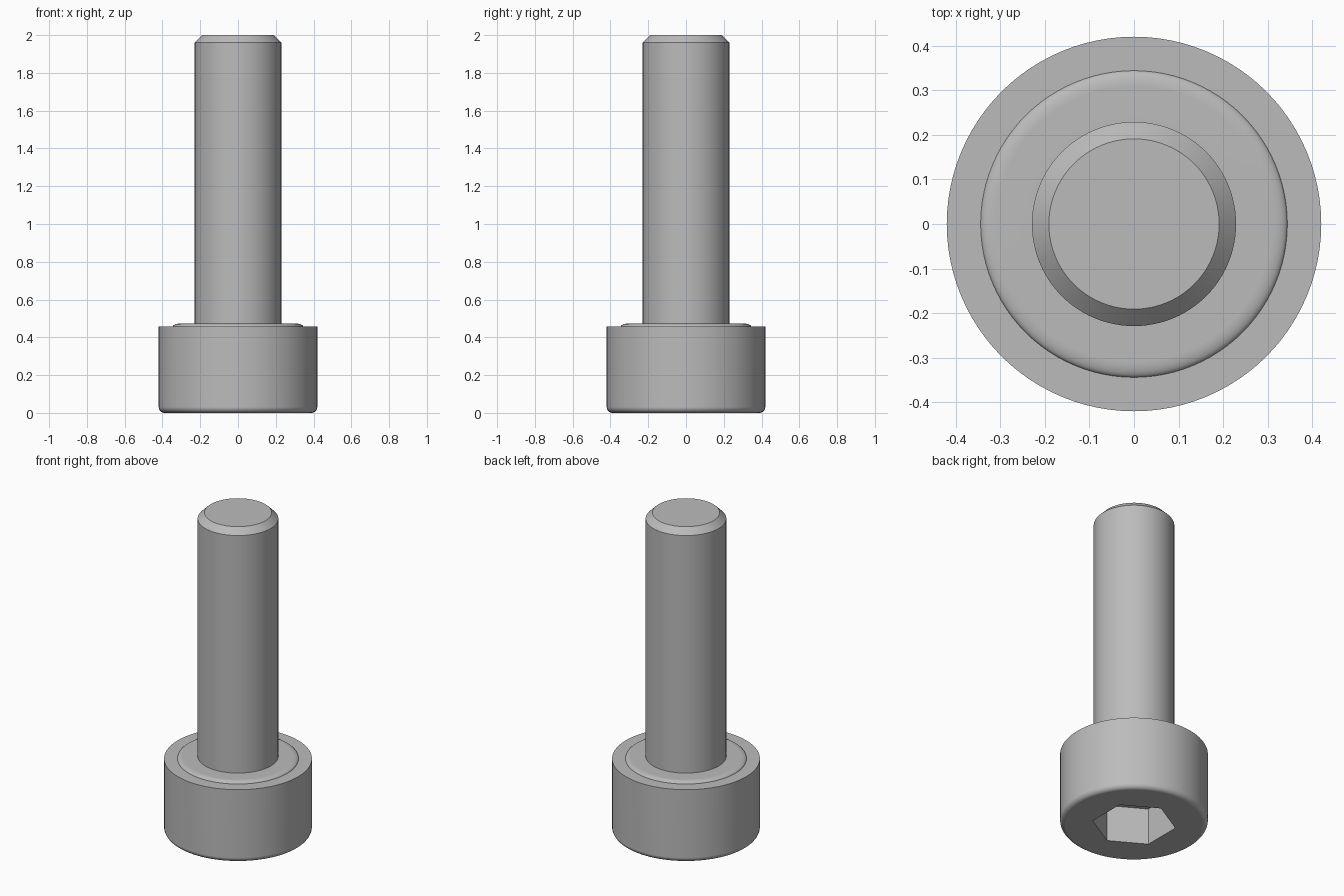
import bpy
import bmesh
from math import cos, sin, pi, radians

cube = bpy.data.objects.get("Cube")
if cube:
    bpy.data.objects.remove(cube, do_unlink=True)

SIDES = 96
HEAD_R, HEAD_H = 0.42, 0.458
COLLAR_R, COLLAR_TOP = 0.344, 0.473
SHAFT_R, TIP_R, TOTAL = 0.229, 0.191, 2.0
ROUND = 0.031
HEX_R, HEX_DEPTH = 0.238, 0.23

steel = bpy.data.materials.new("steel grey")
steel.use_nodes = True
GREY = (0.5, 0.5, 0.5, 1)
steel.diffuse_color = GREY
steel.node_tree.nodes["Principled BSDF"].inputs["Base Color"].default_value = GREY


def arc(cx, cz, rx, rz, start, end, steps=6):
    """Points of an elliptical arc in the profile plane."""
    angles = [radians(start + (end - start) * i / steps) for i in range(steps + 1)]
    return [(cx + rx * cos(a), cz + rz * sin(a)) for a in angles]


def lathe(name, profile):
    """Turn an open (radius, height) profile around z and cap both ends."""
    bm = bmesh.new()
    rings = [[bm.verts.new((r * cos(2 * pi * i / SIDES), r * sin(2 * pi * i / SIDES), z))
              for i in range(SIDES)] for r, z in profile]
    for low, high in zip(rings, rings[1:]):
        for i in range(SIDES):
            j = (i + 1) % SIDES
            bm.faces.new((low[i], low[j], high[j], high[i]))
    bm.faces.new(rings[0][::-1])
    bm.faces.new(rings[-1])
    mesh = bpy.data.meshes.new(name)
    bm.to_mesh(mesh)
    bm.free()
    mesh.materials.append(steel)
    obj = bpy.data.objects.new(name, mesh)
    bpy.context.collection.objects.link(obj)
    return obj


# Whole screw: rounded head, raised collar, shaft, chamfered tip
profile = arc(HEAD_R - ROUND, ROUND, ROUND, ROUND, -90, 0)
profile += [(HEAD_R, HEAD_H)]
profile += arc(COLLAR_R - 0.035, HEAD_H, 0.035, COLLAR_TOP - HEAD_H, 0, 90)
profile += [(SHAFT_R, COLLAR_TOP), (SHAFT_R, TOTAL - 0.038), (TIP_R, TOTAL)]
screw = lathe("socket_head_screw", profile)

# Hexagonal drive socket cut into the underside of the head
bpy.ops.mesh.primitive_cylinder_add(vertices=6, radius=HEX_R, depth=2 * HEX_DEPTH)
cutter = bpy.context.object
cutter.name = "socket_cutter"
cutter.hide_render = True
cutter.data.materials.append(steel)
cut = screw.modifiers.new("socket", 'BOOLEAN')
cut.object = cutter
cut.operation = 'DIFFERENCE'
cut.solver = 'EXACT'

bpy.ops.object.select_all(action='DESELECT')
screw.select_set(True)
bpy.context.view_layer.objects.active = screw
bpy.ops.object.modifier_apply(modifier=cut.name)
bpy.data.objects.remove(cutter, do_unlink=True)

# Smooth curves, crisp edges, flat caps
bpy.ops.object.shade_smooth_by_angle(angle=radians(28))
weighted = screw.modifiers.new("flat caps", 'WEIGHTED_NORMAL')
weighted.keep_sharp = True
